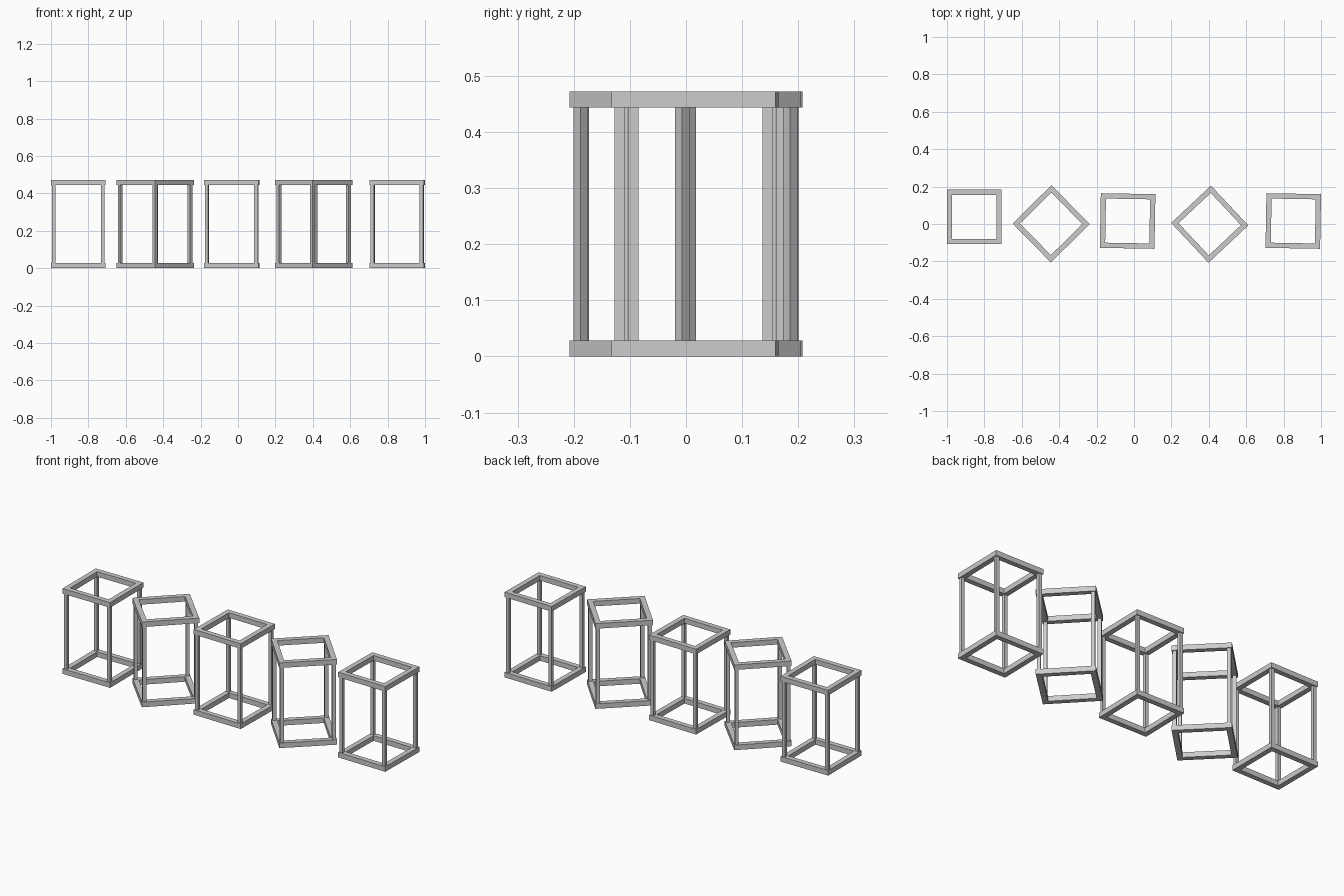
import bpy, bmesh
from math import radians, cos, sin
from mathutils import Matrix

if "Cube" in bpy.data.objects:
    bpy.data.objects.remove(bpy.data.objects["Cube"])

SIDE, BAR, POST, HEIGHT = 0.292, 0.028, 0.0186, 0.472


def add_object(name, bm, x, y, angle):
    bmesh.ops.recalc_face_normals(bm, faces=bm.faces)
    mesh = bpy.data.meshes.new(name)
    bm.to_mesh(mesh)
    bm.free()
    ob = bpy.data.objects.new(name, mesh)
    ob.location = (x, y, 0)
    ob.rotation_euler.z = radians(angle)
    bpy.context.collection.objects.link(ob)


def square_ring(name, z, x, y, angle):
    # rectangular cross-section swept around a square with mitred corners
    bm = bmesh.new()
    outer, inner = SIDE / 2, SIDE / 2 - BAR
    section = [(outer, z), (outer, z + BAR), (inner, z + BAR), (inner, z)]
    corners = [(1, 1), (-1, 1), (-1, -1), (1, -1)]
    loops = [[bm.verts.new((cx * r, cy * r, h)) for r, h in section] for cx, cy in corners]
    for i in range(4):
        a, b = loops[i], loops[(i + 1) % 4]
        for j in range(4):
            k = (j + 1) % 4
            bm.faces.new((a[j], b[j], b[k], a[k]))
    add_object(name, bm, x, y, angle)


def corner_posts(name, x, y, angle):
    bm = bmesh.new()
    r = SIDE / 2 - BAR / 2
    size = Matrix.Diagonal((POST, POST, HEIGHT - 2 * BAR, 1))
    for sx in (-1, 1):
        for sy in (-1, 1):
            place = Matrix.Translation((sx * r, sy * r, HEIGHT / 2))
            bmesh.ops.create_cube(bm, size=1, matrix=place @ size)
    add_object(name, bm, x, y, angle)


# five open stands in a row: x, y, turn in degrees
stands = [(-0.854, 0.038, 0), (-0.443, 0.001, 44.5), (-0.034, 0.016, -1),
          (0.405, -0.001, 43.2), (0.8515, 0.016, -1)]
for n, (x, y, angle) in enumerate(stands, 1):
    square_ring(f"bottom_frame_{n}", 0, x, y, angle)
    square_ring(f"top_frame_{n}", HEIGHT - BAR, x, y, angle)
    corner_posts(f"corner_posts_{n}", x, y, angle)
